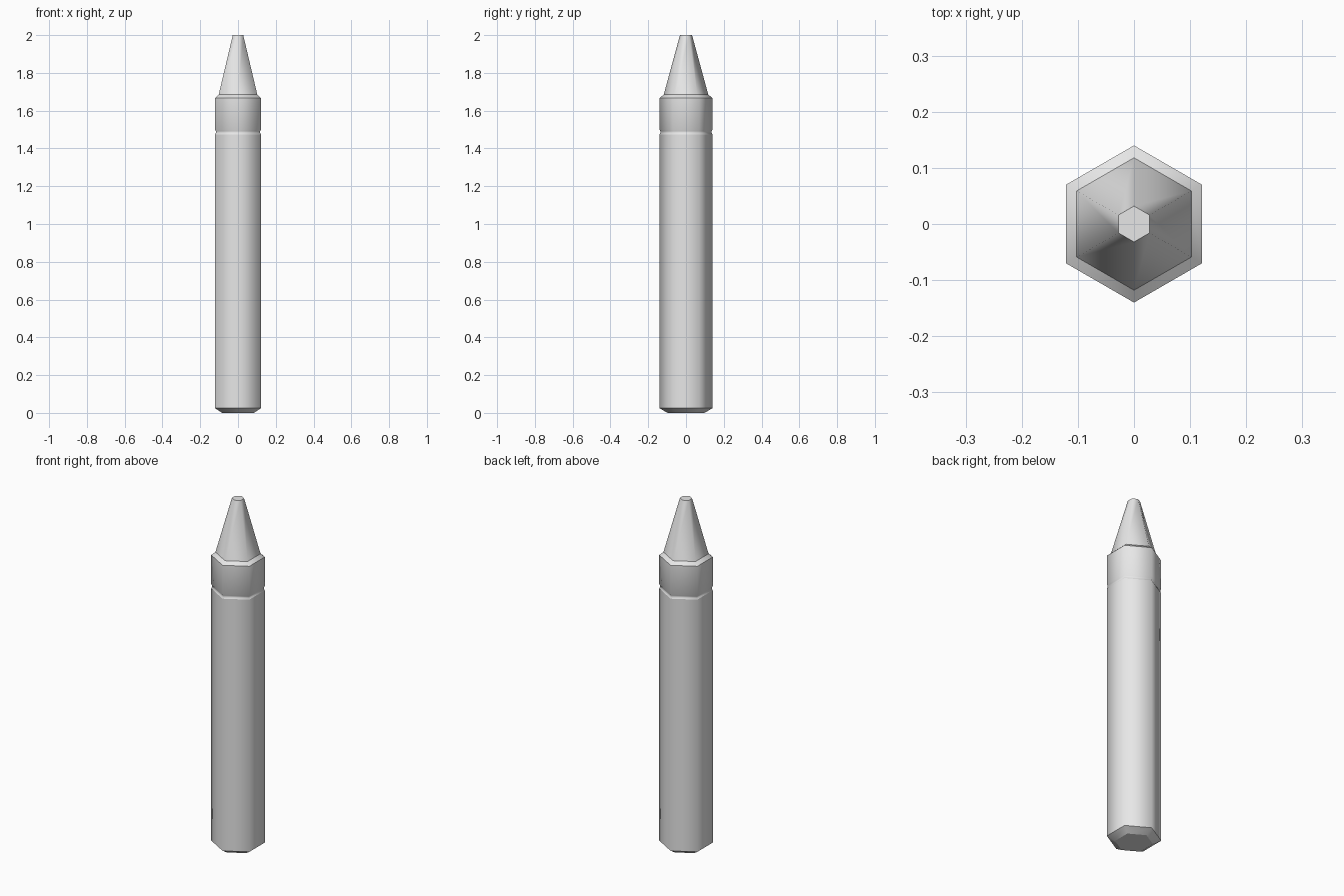
import bpy, bmesh
from math import sin, cos, radians

cube = bpy.data.objects.get("Cube")
if cube:
    bpy.data.objects.remove(cube, do_unlink=True)

SIDES = 6

grey = bpy.data.materials.new("light_grey")
grey.use_nodes = True
grey.diffuse_color = (0.8, 0.8, 0.8, 1)
grey.node_tree.nodes["Principled BSDF"].inputs["Base Color"].default_value = (0.8, 0.8, 0.8, 1)


def hex_part(name, profile, sharp=(), cap_bottom=False, cap_top=False):
    """Loft six-sided rings through (radius, height) pairs; rings listed in sharp keep hard edges."""
    bm = bmesh.new()
    rings = []
    for r, z in profile:
        angles = [radians(90 + 360 * i / SIDES) for i in range(SIDES)]
        rings.append([bm.verts.new((r * cos(a), r * sin(a), z)) for a in angles])
    for low, high in zip(rings, rings[1:]):
        for i in range(SIDES):
            j = (i + 1) % SIDES
            bm.faces.new((low[i], low[j], high[j], high[i]))
    if cap_bottom:
        bm.faces.new(rings[0][::-1])
    if cap_top:
        bm.faces.new(rings[-1])
    for f in bm.faces:
        f.smooth = True
    for k in sharp:
        for i in range(SIDES):
            bm.edges.get((rings[k][i], rings[k][(i + 1) % SIDES])).smooth = False
    mesh = bpy.data.meshes.new(name)
    bm.to_mesh(mesh)
    bm.free()
    mesh.materials.append(grey)
    obj = bpy.data.objects.new(name, mesh)
    bpy.context.collection.objects.link(obj)
    return obj


# Long barrel with a chamfered foot
hex_part("barrel", [(0.098, 0), (0.14, 0.025), (0.14, 1.475)],
         sharp=(0, 1), cap_bottom=True)

# Shallow groove, collar and chamfered shoulder
hex_part("collar", [(0.14, 1.475), (0.136, 1.483), (0.136, 1.492), (0.14, 1.5),
                    (0.14, 1.667), (0.118, 1.685)], sharp=(4,))

# Tapered drawing tip with a blunt end
hex_part("tip", [(0.118, 1.685), (0.032, 2.0)], sharp=(1,), cap_top=True)
